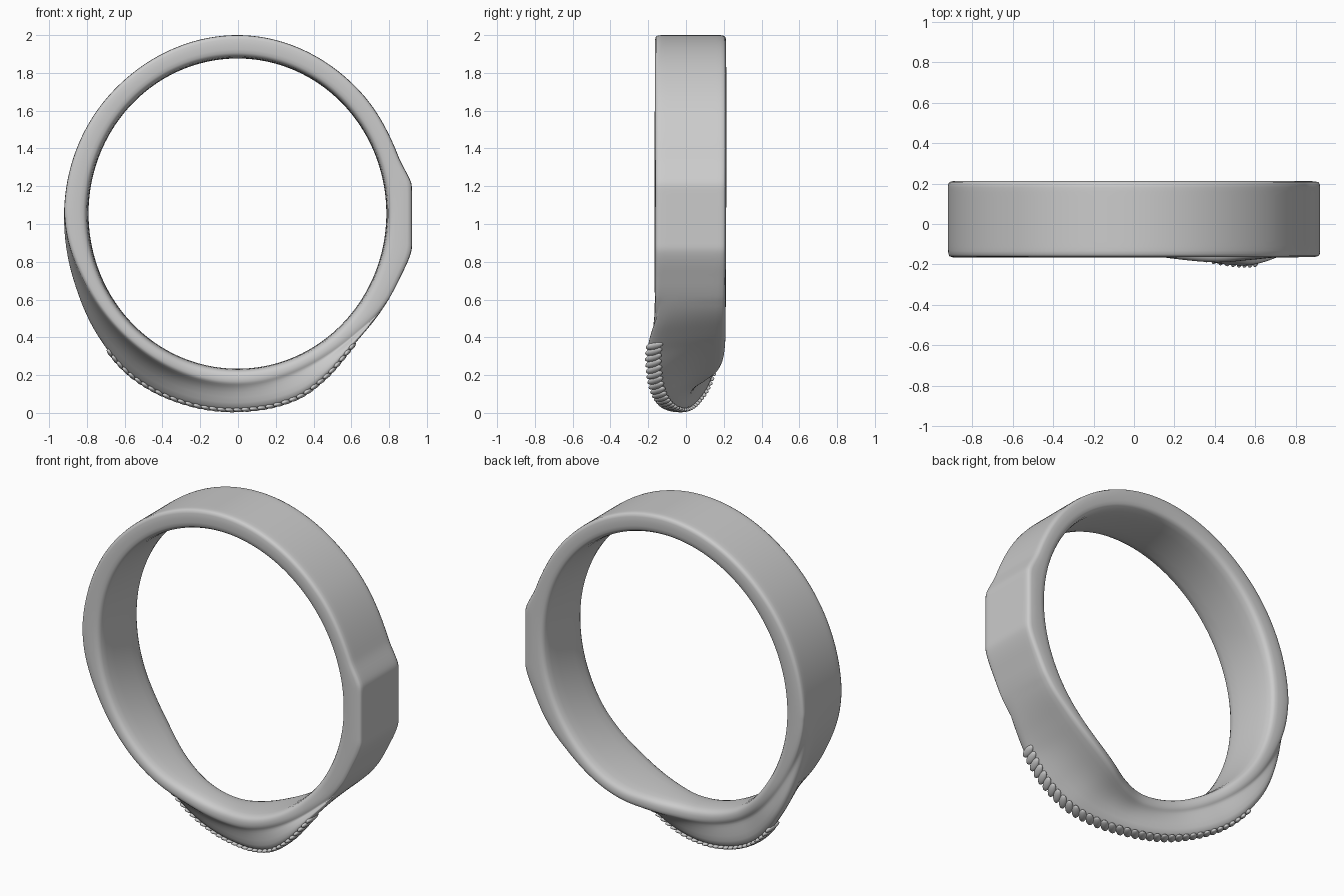
import bpy, bmesh, math
from mathutils import Matrix, Vector

if "Cube" in bpy.data.objects:
    bpy.data.objects.remove(bpy.data.objects["Cube"])

CX, CZ = -0.003, 1.055

# Profile tables: (angle from bottom, positive toward +x ; value)
CREST_R = [(-180, .945), (-135, .925), (-90, .918), (-66, .943), (-48, .988), (-33, 1.030),
           (-15, 1.045), (0, 1.045), (18, 1.030), (28, .99), (39, .94), (48, .922), (67, .924),
           (78, .943), (90, .945), (99, .938), (109, .905), (135, .917), (180, .945)]
CREST_Y = [(-180, .025), (-110, .025), (-75, .13), (-50, .165), (-30, .10), (-15, .03), (0, -.04),
           (15, -.12), (28, -.165), (42, -.165), (60, -.08), (80, .025), (180, .025)]
BACK_Y = [(-180, .213), (-60, .21), (-45, .19), (-30, .13), (-15, .08), (0, .07), (10, .11),
          (20, .17), (30, .20), (45, .21), (180, .213)]
FRONT_Y = [(-180, -.165), (-45, -.165), (-30, -.155), (-15, -.13), (0, -.14), (12, -.17),
           (28, -.19), (42, -.178), (55, -.166), (180, -.165)]
EDGE_R = [(-90, .915), (-65, .888), (-40, .885), (0, .905), (30, .89), (45, .895), (60, .918)]


def sample(table, a):
    """Smooth cubic interpolation through a key table."""
    a = max(table[0][0], min(table[-1][0], a))
    n = len(table)

    def slope(i):
        p, q = table[max(i - 1, 0)], table[min(i + 1, n - 1)]
        return 0 if i in (0, n - 1) else (q[1] - p[1]) / (q[0] - p[0])
    for i in range(n - 1):
        (x0, y0), (x1, y1) = table[i], table[i + 1]
        if a <= x1:
            h = x1 - x0
            t = (a - x0) / h
            return (y0 * (1 + 2 * t) * (1 - t) ** 2 + h * slope(i) * t * (1 - t) ** 2
                    + y1 * t * t * (3 - 2 * t) + h * slope(i + 1) * t * t * (t - 1))


def crest_radius(a):
    r = sample(CREST_R, a)
    s = math.sin(math.radians(a))
    return min(r, (0.921 - CX) / s) if s > 0.7 else r      # flat on the +x side


def place(a, y, r):
    t = math.radians(a)
    return Vector((CX + r * math.sin(t), y, CZ - r * math.cos(t)))


def section(a):
    """Cross-section as (y, radius) loop: bore, back rim, outer ridge, front rim."""
    t = math.radians(a)
    ri = 1 / math.hypot(math.sin(t) / .793, math.cos(t) / .826)
    rc, yc = crest_radius(a), sample(CREST_Y, a)
    yb, yf = sample(BACK_Y, a), sample(FRONT_Y, a)
    re = min(rc, sample(EDGE_R, a)) if -90 < a < 60 else rc
    hw = .04
    pts = [(yf + .035, ri - .002), ((yf + yb) / 2, ri - .006), (yb - .035, ri - .002),
           (yb - .008, ri + .012), (yb, ri + .035), (yb, re - .012), (yb - .010, re)]

    def flank(y0, y1, k):
        u = .35 + .65 * k
        return (y0 + (y1 - y0) * k, re + (rc - .012 * min(1, (rc - re) * 20) - re) * (k * u))
    b, f = yc + hw, yc - hw
    pts += [flank(yb - .012, b, k) for k in (.3, .65, 1)]
    pts += [(yc, rc)]
    pts += [flank(yf + .012, f, k) for k in (1, .65, .3)]
    pts += [(yf + .010, re), (yf, re - .012), (yf, ri + .035), (yf + .008, ri + .012)]
    return pts


# Ring band with the diagonal crossing ridge
N = 220
bm = bmesh.new()
rings = []
for i in range(N):
    a = -180 + 360 * i / N
    rings.append([bm.verts.new(place(a, y, r)) for y, r in section(a)])
m = len(rings[0])
for i in range(N):
    p, q = rings[i], rings[(i + 1) % N]
    for j in range(m):
        bm.faces.new((p[j], p[(j + 1) % m], q[(j + 1) % m], q[j]))
bmesh.ops.recalc_face_normals(bm, faces=bm.faces)
me = bpy.data.meshes.new("ring_band")
bm.to_mesh(me)
bm.free()
me.shade_smooth()
band = bpy.data.objects.new("ring_band", me)
bpy.context.collection.objects.link(band)
sub = band.modifiers.new("smooth", 'SUBSURF')
sub.levels = sub.render_levels = 1

# Rope of slanted scales along the ridge crest
bm = bmesh.new()
COUNT = 36
for i in range(COUNT):
    a = -42 + 83 * i / (COUNT - 1)

    def crest(a):
        return place(a, sample(CREST_Y, a), crest_radius(a) - .007)
    tan = (crest(a + 1) - crest(a - 1)).normalized()
    out = place(a, 0, 1) - place(a, 0, 0)
    out = (out - tan * out.dot(tan)).normalized()
    side = out.cross(tan)
    rot = Matrix((tan, side, out)).transposed().to_4x4()
    mat = (Matrix.Translation(crest(a)) @ rot @ Matrix.Rotation(math.radians(25), 4, 'Z')
           @ Matrix.Diagonal((.022, .048, .014, 1)))
    bmesh.ops.create_uvsphere(bm, u_segments=16, v_segments=10, radius=1, matrix=mat)
me = bpy.data.meshes.new("rope_trim")
bm.to_mesh(me)
bm.free()
me.shade_smooth()
rope = bpy.data.objects.new("rope_trim", me)
bpy.context.collection.objects.link(rope)
